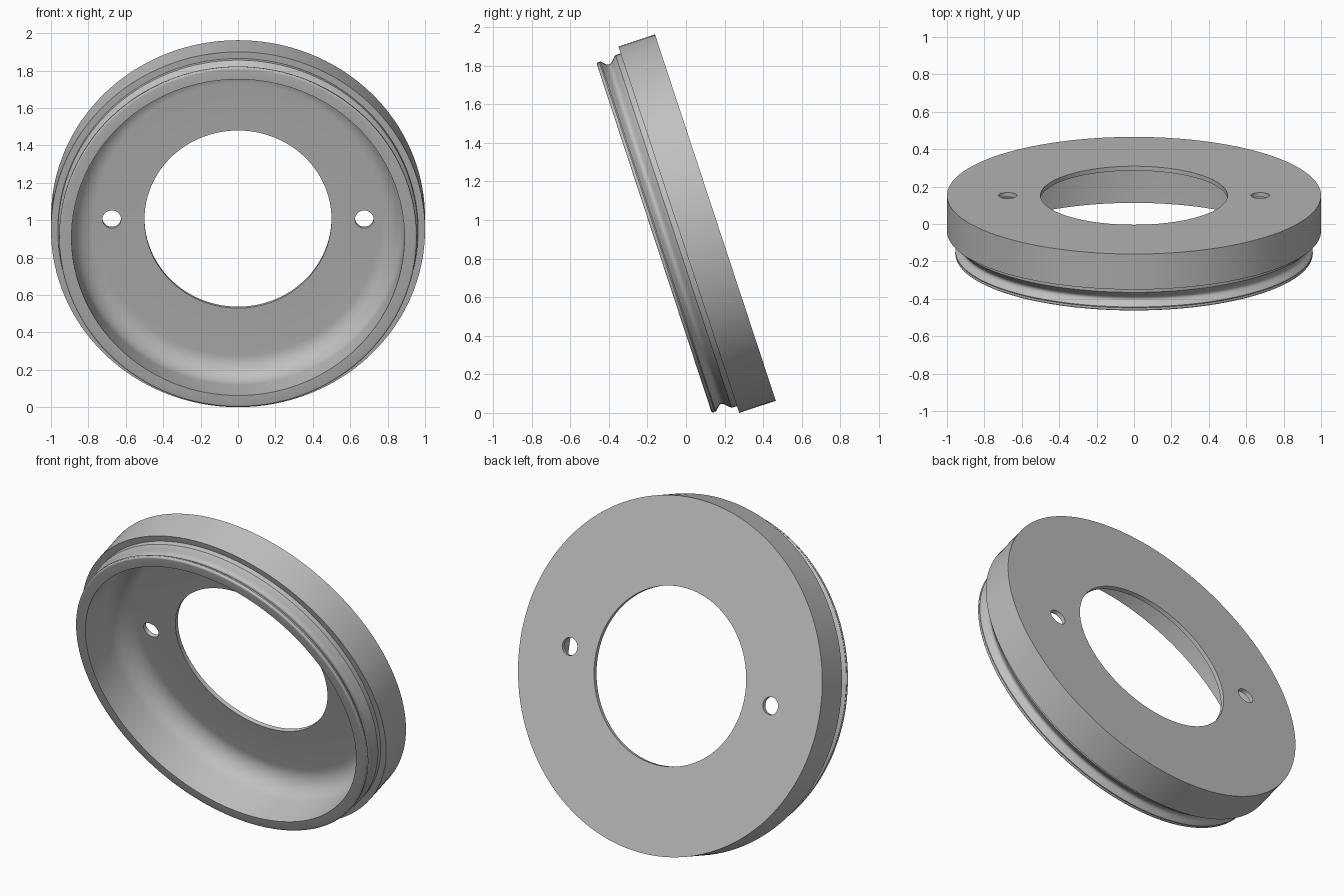
import bpy
import bmesh
from math import cos, sin, pi, radians
from mathutils import Matrix, Vector

cube = bpy.data.objects.get("Cube")
if cube:
    bpy.data.objects.remove(cube, do_unlink=True)

SEGMENTS = 128
TILT = Matrix.Translation((0, 0.1525, 1.0125)) @ Matrix.Rotation(radians(108.25), 4, "X")

grey = bpy.data.materials.new("plain grey")
grey.use_nodes = True
colour = (0.53, 0.53, 0.53, 1)
grey.diffuse_color = colour
grey.node_tree.nodes["Principled BSDF"].inputs["Base Color"].default_value = colour


def arc(centre, size, start, end, steps):
    """Elliptical arc of (radius, depth) points, angles in degrees."""
    points = []
    for i in range(steps + 1):
        a = radians(start + (end - start) * i / steps)
        points.append((centre[0] + size[0] * cos(a), centre[1] + size[1] * sin(a)))
    return points


def make_object(name, bm):
    bmesh.ops.recalc_face_normals(bm, faces=bm.faces)
    mesh = bpy.data.meshes.new(name)
    bm.to_mesh(mesh)
    bm.free()
    mesh.materials.append(grey)
    obj = bpy.data.objects.new(name, mesh)
    obj.matrix_world = TILT
    bpy.context.collection.objects.link(obj)
    return obj


def lathe(name, profile):
    """Revolve a closed (radius, depth) profile about local z."""
    bm = bmesh.new()
    rings = []
    for i in range(SEGMENTS):
        a = 2 * pi * i / SEGMENTS
        rings.append([bm.verts.new((r * cos(a), r * sin(a), s)) for r, s in profile])
    for i, ring in enumerate(rings):
        after = rings[(i + 1) % SEGMENTS]
        for j in range(len(profile)):
            k = (j + 1) % len(profile)
            bm.faces.new((ring[j], ring[k], after[k], after[j]))
    return make_object(name, bm)


# Dished drum: back plate, outer band, grooved collar, lip and inner wall
profile = [(0.5, 0), (1, 0), (1, 0.2), (0.963, 0.2), (0.963, 0.228)]
# Round groove with softened shoulders
for i in range(1, 16):
    t = i / 16
    profile.append((0.958 - 0.031 * sin(pi * t) ** 1.5, 0.232 + 0.086 * t))
# Rounded outer lip
profile += arc((0.945, 0.325), (0.011, 0.01), -40, 90, 6)
# Inner wall flowing into the floor
profile.append((0.89, 0.335))
profile += arc((0.765, 0.15), (0.125, 0.125), 0, -90, 12)
profile.append((0.5, 0.025))
drum = lathe("drum", profile)

# Two bolt holes through the back plate
for side in (-1, 1):
    bm = bmesh.new()
    bmesh.ops.create_cone(bm, cap_ends=True, segments=32, radius1=0.05, radius2=0.05,
                          depth=0.2, matrix=Matrix.Translation(Vector((0.675 * side, 0, 0))))
    cutter = make_object("bolt_hole_cutter", bm)
    cutter.hide_render = True
    cut = drum.modifiers.new("bolt_hole", "BOOLEAN")
    cut.operation = "DIFFERENCE"
    cut.solver = "EXACT"
    cut.object = cutter
    bpy.context.view_layer.objects.active = drum
    bpy.ops.object.modifier_apply(modifier=cut.name)
    bpy.data.objects.remove(cutter, do_unlink=True)

for obj in bpy.context.selected_objects:
    obj.select_set(False)
drum.select_set(True)
bpy.context.view_layer.objects.active = drum
bpy.ops.object.shade_smooth_by_angle(angle=radians(30))
